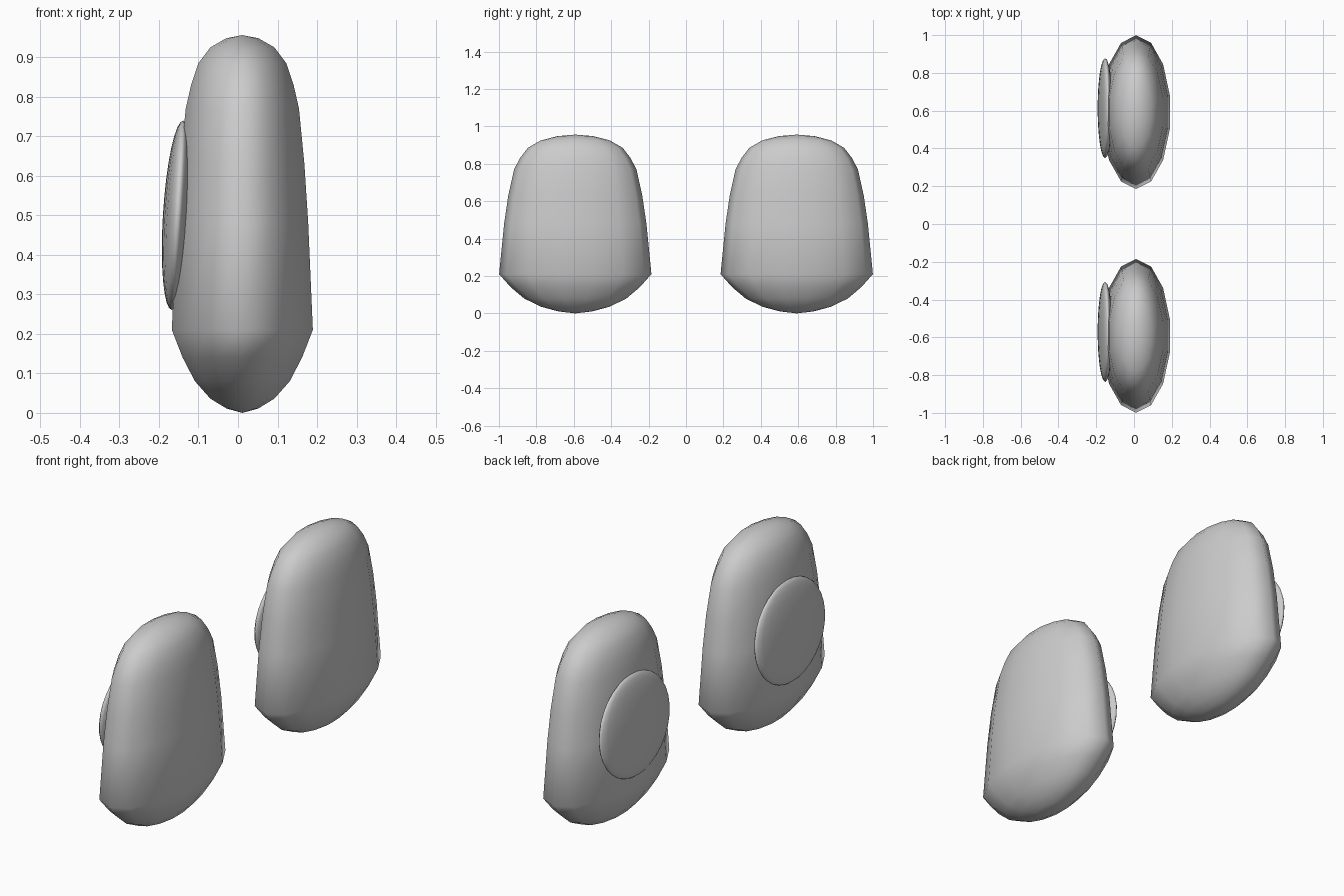
import bpy, bmesh
from math import cos, sin, pi, radians

if "Cube" in bpy.data.objects:
    bpy.data.objects.remove(bpy.data.objects["Cube"])

SIDES = 14
# Body profile: (height, half width in x)
PROFILE = [(0.011, 0.041), (0.036, 0.083), (0.08, 0.123), (0.14, 0.155), (0.21, 0.183),
           (0.48, 0.171), (0.63, 0.161), (0.77, 0.147), (0.83, 0.133), (0.885, 0.114),
           (0.925, 0.083), (0.948, 0.042)]
BOTTOM, TOP, DEPTH_RATIO = 0.0, 0.956, 2.225


def finish(bm, name, location):
    bmesh.ops.recalc_face_normals(bm, faces=bm.faces)
    for f in bm.faces:
        f.smooth = True
    mesh = bpy.data.meshes.new(name)
    bm.to_mesh(mesh)
    bm.free()
    obj = bpy.data.objects.new(name, mesh)
    obj.location = location
    bpy.context.collection.objects.link(obj)
    return obj


def pad_body(name, y):
    bm = bmesh.new()
    rings = []
    for z, r in PROFILE:
        angles = [pi / 2 + 2 * pi * i / SIDES for i in range(SIDES)]
        rings.append([bm.verts.new((r * cos(a), r * DEPTH_RATIO * sin(a), z)) for a in angles])
    low, high = bm.verts.new((0, 0, BOTTOM)), bm.verts.new((0, 0, TOP))
    for i in range(SIDES):
        j = (i + 1) % SIDES
        for a, b in zip(rings, rings[1:]):
            bm.faces.new((a[i], a[j], b[j], b[i]))
        bm.faces.new((low, rings[0][j], rings[0][i]))
        bm.faces.new((high, rings[-1][i], rings[-1][j]))
    return finish(bm, name, (0.011, y, 0))


def side_disc(name, y):
    # Flattened ball leaning with the body wall
    bm = bmesh.new()
    bmesh.ops.create_uvsphere(bm, u_segments=24, v_segments=16, radius=1)
    bmesh.ops.scale(bm, vec=(0.037, 0.265, 0.24), verts=bm.verts)
    obj = finish(bm, name, (-0.153, y, 0.5))
    obj.rotation_euler = (0, radians(3.5), 0)
    return obj


# Two identical pads, front and back
for label, y in (("front", -0.592), ("back", 0.592)):
    pad_body(label + "_pad", y)
    side_disc(label + "_side_disc", y + 0.021)
